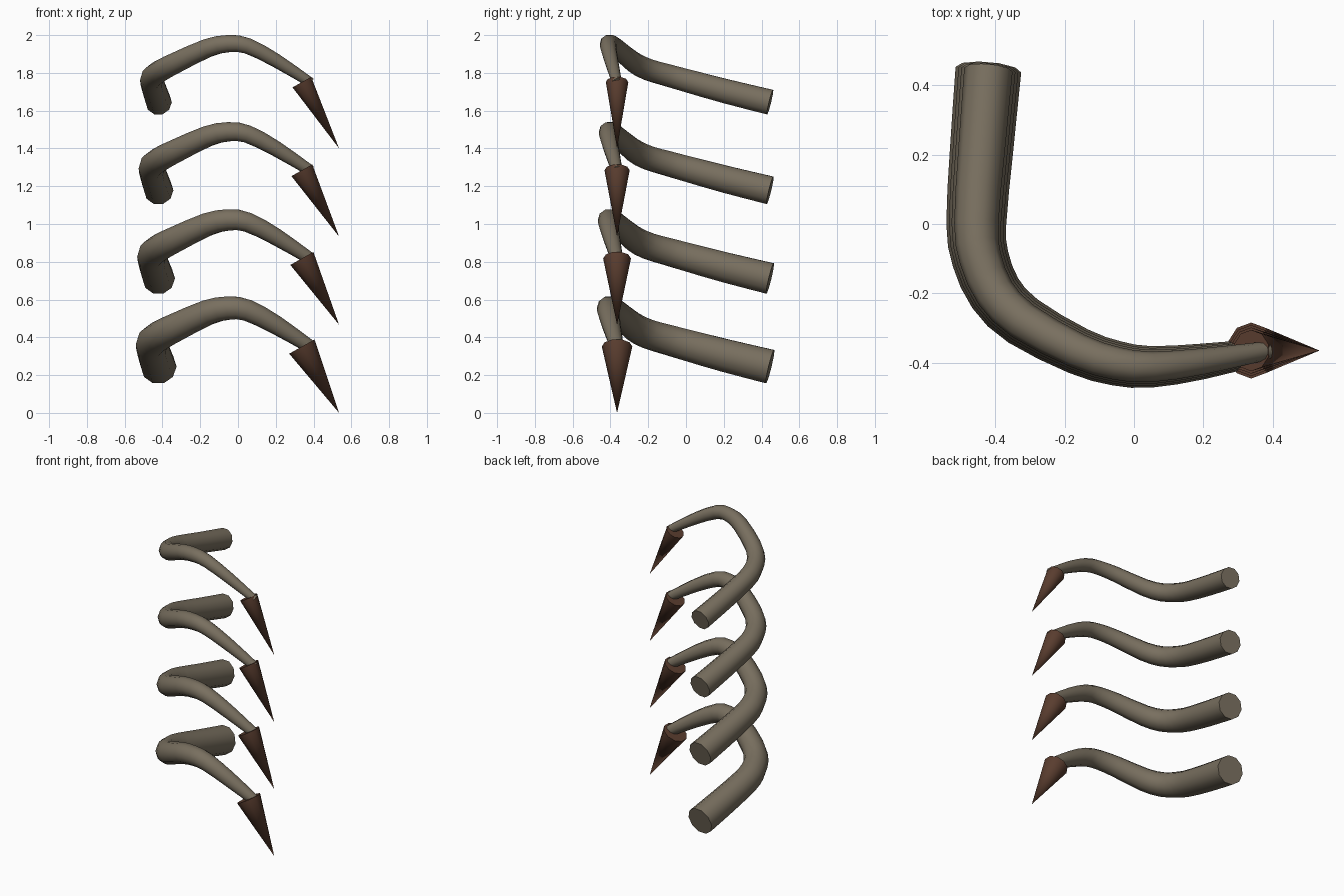
import bpy, bmesh, math
from mathutils import Vector

if "Cube" in bpy.data.objects:
    bpy.data.objects.remove(bpy.data.objects["Cube"])

SIDES = 10


def material(name, rgb):
    m = bpy.data.materials.new(name)
    m.diffuse_color = (*rgb, 1)
    m.use_nodes = True
    m.node_tree.nodes["Principled BSDF"].inputs["Base Color"].default_value = m.diffuse_color
    return m


hide = material("taupe hide", (0.19, 0.16, 0.115))
horn = material("brown horn", (0.10, 0.046, 0.028))

# Finger centre line: x, y, height above the claw tip, relative thickness
PATH = [Vector(p) for p in (
    (-0.42, 0.445, 0.245, 1.0),
    (-0.44, 0.21, 0.303, 0.96),
    (-0.455, 0.0, 0.36, 0.91),
    (-0.443, -0.10, 0.388, 0.87),
    (-0.40, -0.20, 0.417, 0.83),
    (-0.32, -0.28, 0.458, 0.79),
    (-0.16, -0.367, 0.532, 0.72),
    (-0.05, -0.402, 0.555, 0.68),
    (0.05, -0.412, 0.543, 0.63),
    (0.20, -0.396, 0.466, 0.54),
    (0.385, -0.365, 0.348, 0.38))]


def smooth_path(pts, steps):
    """Catmull-Rom samples through the points."""
    ext = [2 * pts[0] - pts[1]] + pts + [2 * pts[-1] - pts[-2]]
    out = []
    for a, b, c, d in zip(ext, ext[1:], ext[2:], ext[3:]):
        for i in range(steps):
            t = i / steps
            out.append(0.5 * (2 * b + (c - a) * t + (2 * a - 5 * b + 4 * c - d) * t * t
                              + (3 * b - a - 3 * c + d) * t ** 3))
    return out + [pts[-1]]


def ring(bm, centre, axis, radius):
    """Ring of vertices square to the axis, with a corner on the level side."""
    side = axis.cross(Vector((0, 0, 1))).normalized()
    up = side.cross(axis).normalized()
    return [bm.verts.new(centre + radius * (side * math.cos(a) + up * math.sin(a)))
            for a in (2 * math.pi * i / SIDES for i in range(SIDES))]


def finish(bm, name, mat):
    bmesh.ops.recalc_face_normals(bm, faces=bm.faces)
    mesh = bpy.data.meshes.new(name)
    bm.to_mesh(mesh)
    bm.free()
    mesh.materials.append(mat)
    obj = bpy.data.objects.new(name, mesh)
    bpy.context.collection.objects.link(obj)
    bpy.ops.object.select_all(action='DESELECT')
    obj.select_set(True)
    bpy.context.view_layer.objects.active = obj
    bpy.ops.object.shade_smooth_by_angle(angle=math.radians(40))


def finger(name, z, radius):
    bm = bmesh.new()
    pts = smooth_path(PATH, 2)
    rings = []
    for i, p in enumerate(pts):
        axis = (pts[min(i + 1, len(pts) - 1)] - pts[max(i - 1, 0)]).to_3d().normalized()
        rings.append(ring(bm, p.to_3d() + Vector((0, 0, z)), axis, radius * p.w))
    for a, b in zip(rings, rings[1:]):
        for i in range(SIDES):
            j = (i + 1) % SIDES
            bm.faces.new((a[i], a[j], b[j], b[i]))
    bm.faces.new(rings[0])
    bm.faces.new(rings[-1])
    finish(bm, name, hide)


def claw(name, z, radius):
    bm = bmesh.new()
    base = Vector((0.338, -0.365, z + 0.351))
    tip = Vector((0.535, -0.365, z))
    verts = ring(bm, base, (tip - base).normalized(), radius)
    apex = bm.verts.new(tip)
    for i in range(SIDES):
        bm.faces.new((verts[i], verts[(i + 1) % SIDES], apex))
    bm.faces.new(verts)
    finish(bm, name, horn)


# Four stacked fingers, thinner towards the top
for n in range(4):
    r = 0.095 - 0.00833 * n
    finger(f"finger_{n + 1}", 0.4667 * n, r)
    claw(f"claw_{n + 1}", 0.4667 * n, r * 0.85)
